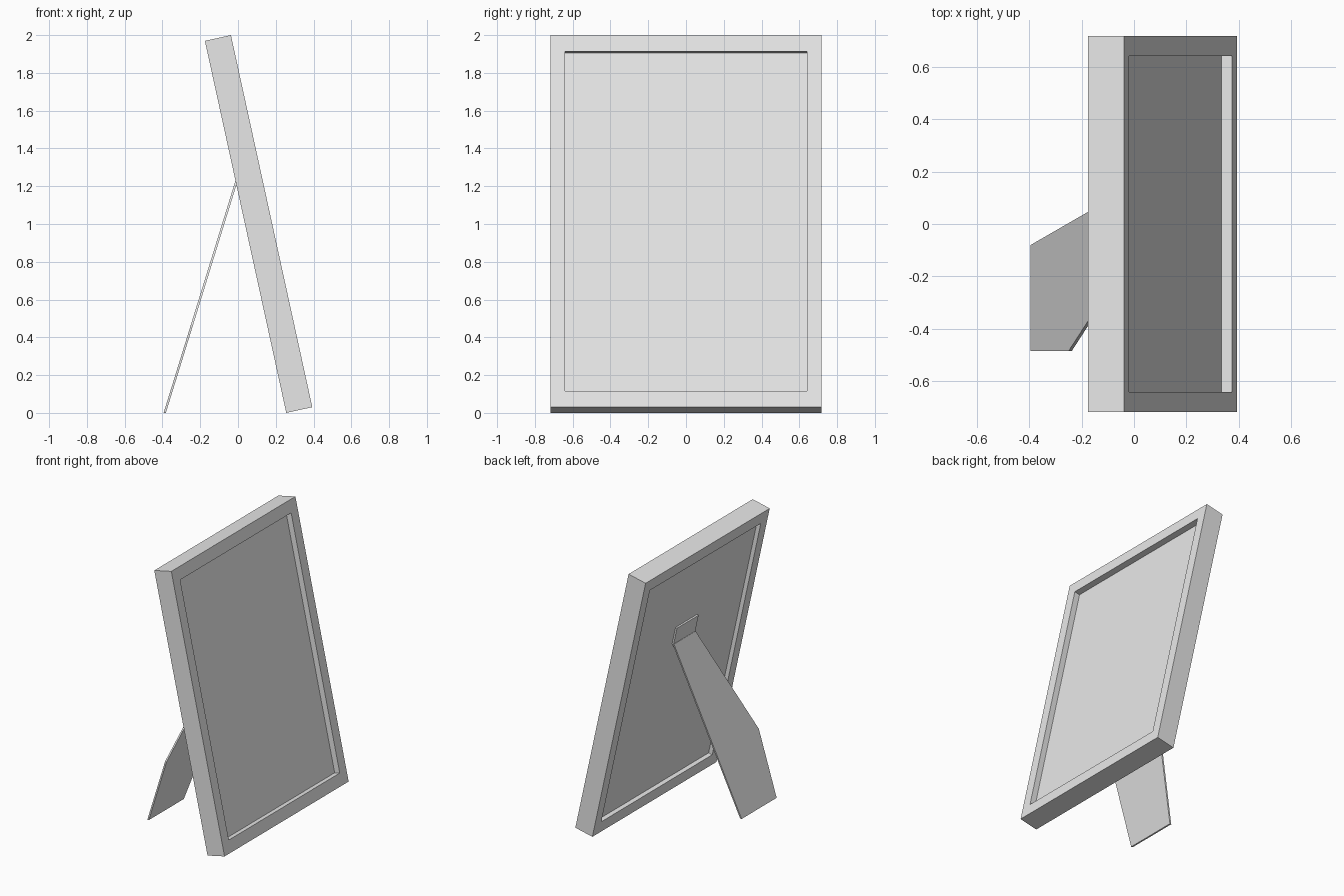
import bpy, bmesh, math
from mathutils import Vector, Matrix

if "Cube" in bpy.data.objects:
    bpy.data.objects.remove(bpy.data.objects["Cube"], do_unlink=True)

grey = bpy.data.materials.new("light_grey")
grey.use_nodes = True
grey.diffuse_color = (0.8, 0.8, 0.8, 1)
grey.node_tree.nodes["Principled BSDF"].inputs["Base Color"].default_value = (0.8, 0.8, 0.8, 1)

# Leaning frame space: local x points out of the picture, local z runs up it
LEAN = Matrix.Translation((0.109, 0, 1.0)) @ Matrix.Rotation(math.radians(-12.34), 4, 'Y')
HALF_W, HALF_H, HALF_T = 0.717, 1.008, 0.0705
OPEN_W, OPEN_H = HALF_W - 0.076, HALF_H - 0.088


def finish(name, bm, matrix=None):
    bmesh.ops.recalc_face_normals(bm, faces=bm.faces)
    mesh = bpy.data.meshes.new(name)
    bm.to_mesh(mesh)
    bm.free()
    mesh.materials.append(grey)
    ob = bpy.data.objects.new(name, mesh)
    bpy.context.collection.objects.link(ob)
    if matrix is not None:
        ob.matrix_world = matrix
    return ob


def prism(name, outline, offset, matrix=None):
    """Flat outline thickened along an offset vector."""
    bm = bmesh.new()
    face = bm.faces.new([bm.verts.new(p) for p in outline])
    side = bmesh.ops.extrude_face_region(bm, geom=[face], use_keep_orig=True)["geom"]
    bmesh.ops.translate(bm, vec=Vector(offset),
                        verts=[v for v in side if isinstance(v, bmesh.types.BMVert)])
    return finish(name, bm, matrix)


def rect(x, w, h):
    return [(x, -w, -h), (x, w, -h), (x, w, h), (x, -w, h)]


# Rectangular surround: four loops bridged into a closed ring
bm = bmesh.new()
loops = [[bm.verts.new(p) for p in rect(x, w, h)] for x, w, h in (
    (HALF_T, HALF_W, HALF_H), (HALF_T, OPEN_W, OPEN_H),
    (-HALF_T, OPEN_W, OPEN_H), (-HALF_T, HALF_W, HALF_H))]
for i in range(4):
    a, b = loops[i], loops[(i + 1) % 4]
    for j in range(4):
        k = (j + 1) % 4
        bm.faces.new((a[j], a[k], b[k], b[j]))
finish("frame_surround", bm, LEAN)

# Picture panel, recessed on both sides
BACK = -HALF_T + 0.03
FRONT = HALF_T - 0.042
prism("picture_panel", rect(BACK, OPEN_W, OPEN_H), (FRONT - BACK, 0, 0), LEAN)

# Hinge tab lying flat on the back of the panel
Y0, Y1 = -0.105, 0.145
prism("hinge_tab", [(BACK, Y0, 0.272), (BACK, Y1, 0.272), (BACK, Y1, 0.404), (BACK, Y0, 0.404)],
      (-0.012, 0, 0), LEAN)

# Slanted support leg, flaring sideways towards the ground
foot, fold = Vector((-0.394, 0, 0)), Vector((-0.004, 0, 1.26))
leg = [(0, -0.08), (1, Y1), (1, Y0), (0.37, -0.485), (0, -0.485)]
prism("support_leg", [foot.lerp(fold, t) + Vector((0, y, 0)) for t, y in leg], (0.012, 0, 0))
